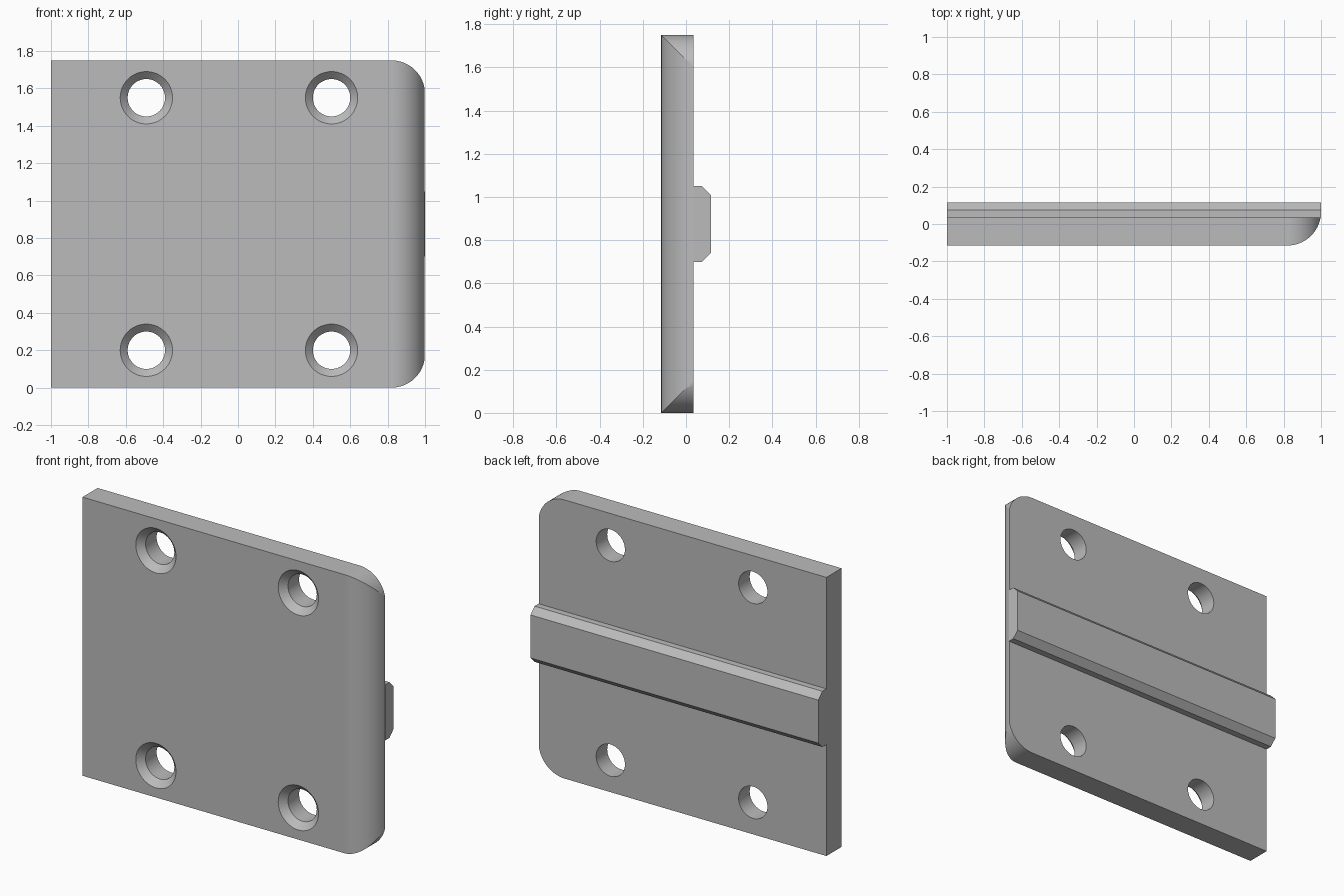
import bpy, bmesh, math
from mathutils import Vector

cube = bpy.data.objects.get("Cube")
if cube:
    bpy.data.objects.remove(cube, do_unlink=True)

FRONT, BACK, RIB_BACK = -0.115, 0.035, 0.115
HEIGHT, ROUND = 1.75, 0.18

grey = bpy.data.materials.new("plain grey")
grey.use_nodes = True
grey.diffuse_color = (0.5, 0.5, 0.5, 1)
grey.node_tree.nodes["Principled BSDF"].inputs["Base Color"].default_value = grey.diffuse_color


def make_object(name, bm):
    bmesh.ops.recalc_face_normals(bm, faces=bm.faces)
    mesh = bpy.data.meshes.new(name)
    bm.to_mesh(mesh)
    bm.free()
    mesh.materials.append(grey)
    obj = bpy.data.objects.new(name, mesh)
    bpy.context.collection.objects.link(obj)
    return obj


def prism(name, points, direction):
    """Extrude a closed outline along a vector."""
    bm = bmesh.new()
    face = bm.faces.new([bm.verts.new(p) for p in points])
    result = bmesh.ops.extrude_face_region(bm, geom=[face], use_keep_orig=True)
    moved = [g for g in result["geom"] if isinstance(g, bmesh.types.BMVert)]
    bmesh.ops.translate(bm, verts=moved, vec=Vector(direction))
    return make_object(name, bm)


def arc(cx, cy, radius, start, end, steps=20):
    angles = [math.radians(start + (end - start) * i / steps) for i in range(steps + 1)]
    return [(cx + radius * math.cos(a), cy + radius * math.sin(a)) for a in angles]


def boolean(obj, cutter, operation):
    mod = obj.modifiers.new(operation.lower(), 'BOOLEAN')
    mod.operation, mod.solver, mod.object = operation, 'EXACT', cutter
    bpy.context.view_layer.objects.active = obj
    bpy.ops.object.modifier_apply(modifier=mod.name)
    bpy.data.objects.remove(cutter, do_unlink=True)


# Plate with two rounded corners on its left edge
outline = [(-1, HEIGHT), (-1, 0)]
outline += arc(1 - ROUND, ROUND, ROUND, -90, 0)
outline += arc(1 - ROUND, HEIGHT - ROUND, ROUND, 0, 90)
plate = prism("plate", [(x, FRONT, z) for x, z in outline], (0, BACK - FRONT, 0))

# Rounded front edge along the same side
section = [(-1.1, BACK + 0.1), (-1.1, FRONT)]
section += arc(1 - ROUND, FRONT + ROUND, ROUND, -90, 0)
section.append((1, BACK + 0.1))
rounding = prism("edge_rounding", [(x, y, -0.1) for x, y in section], (0, 0, HEIGHT + 0.2))
boolean(plate, rounding, 'INTERSECT')

# Four countersunk screw holes, each a turned profile of (depth, radius)
hole_profile = [(FRONT - 0.02, 0.16), (FRONT + 0.04, 0.1), (BACK + 0.05, 0.1)]
SIDES = 48
for cx in (-0.49, 0.5):
    for cz in (0.2, 1.55):
        bm = bmesh.new()
        rings = [[bm.verts.new((cx + r * math.cos(math.tau * i / SIDES), y,
                                cz + r * math.sin(math.tau * i / SIDES)))
                  for i in range(SIDES)] for y, r in hole_profile]
        for a, b in zip(rings, rings[1:]):
            for i in range(SIDES):
                j = (i + 1) % SIDES
                bm.faces.new((a[i], a[j], b[j], b[i]))
        bm.faces.new(rings[0])
        bm.faces.new(rings[-1])
        boolean(plate, make_object("hole_cutter", bm), 'DIFFERENCE')

# Chamfered rib across the back
LOW, HIGH, CHAMFER = 0.7, 1.05, 0.04
rib_section = [(BACK, LOW), (RIB_BACK - CHAMFER, LOW), (RIB_BACK, LOW + CHAMFER),
               (RIB_BACK, HIGH - CHAMFER), (RIB_BACK - CHAMFER, HIGH), (BACK, HIGH)]
prism("back_rib", [(-1, y, z) for y, z in rib_section], (2, 0, 0))

# Smooth curved surfaces, keeping flat faces flat
bpy.ops.object.select_all(action='DESELECT')
plate.select_set(True)
bpy.context.view_layer.objects.active = plate
bpy.ops.object.shade_smooth_by_angle(angle=math.radians(25))
weighted = plate.modifiers.new("weighted normals", 'WEIGHTED_NORMAL')
weighted.keep_sharp = True
